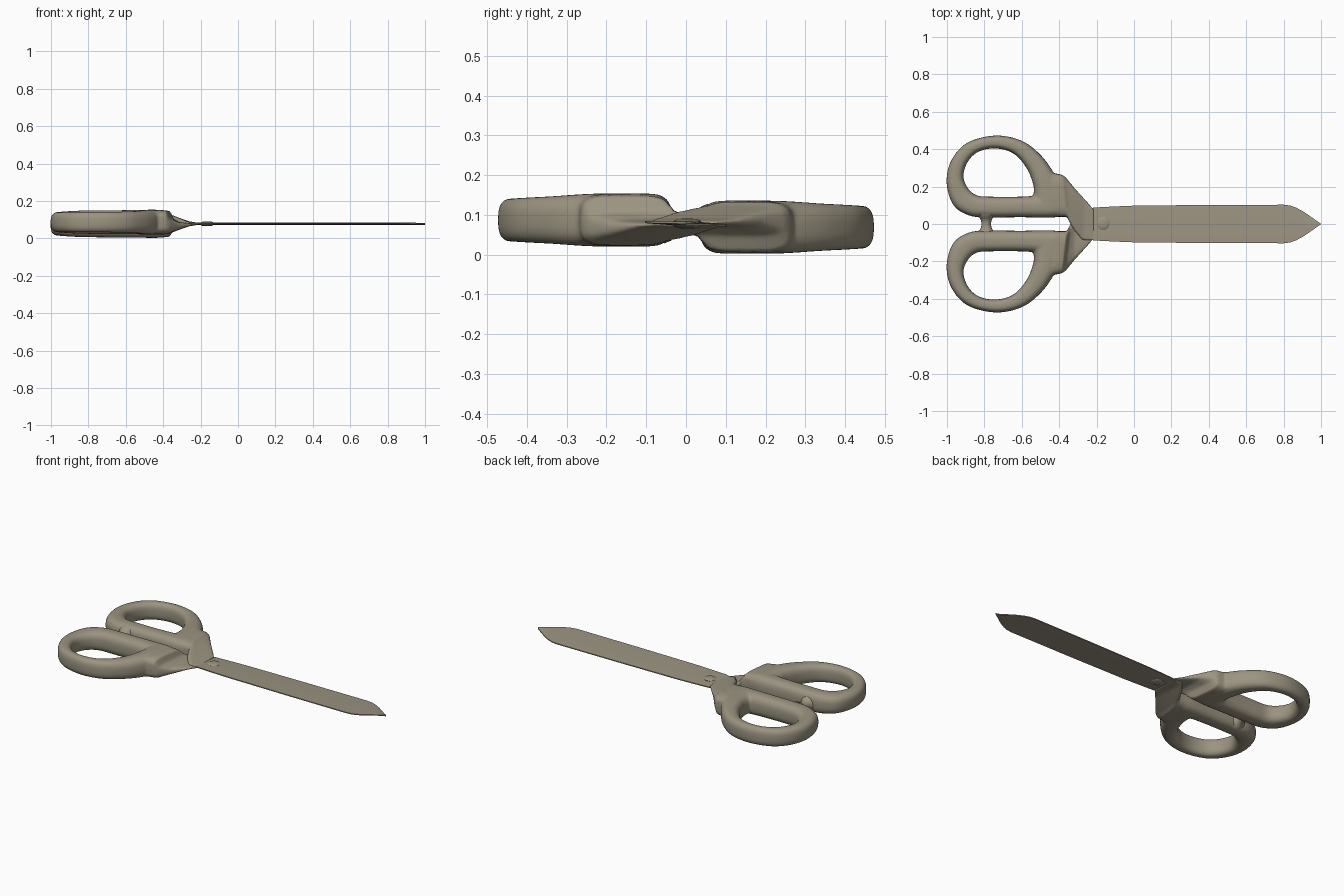
import bpy, bmesh, math
from mathutils import Vector

if "Cube" in bpy.data.objects:
    bpy.data.objects.remove(bpy.data.objects["Cube"])

AXIS_Z = 0.078  # both halves are the same part, turned 180 degrees about this axis

mat = bpy.data.materials.new("taupe")
mat.diffuse_color = (0.33, 0.295, 0.22, 1)
mat.use_nodes = True
mat.node_tree.nodes["Principled BSDF"].inputs["Base Color"].default_value = mat.diffuse_color


def loft(bm, sections, closed=False):
    """Skin a list of equal-length point loops."""
    rows = [[bm.verts.new(p) for p in s] for s in sections]
    n, m = len(rows), len(rows[0])
    faces = []
    for i in range(n if closed else n - 1):
        a, b = rows[i], rows[(i + 1) % n]
        for j in range(m):
            k = (j + 1) % m
            faces.append(bm.faces.new((a[j], a[k], b[k], b[j])))
    if not closed:
        faces += [bm.faces.new(rows[0]), bm.faces.new(rows[-1])]
    bmesh.ops.recalc_face_normals(bm, faces=faces)


def finish(name, bm, smooth=None):
    me = bpy.data.meshes.new(name)
    bm.to_mesh(me)
    bm.free()
    me.materials.append(mat)
    ob = bpy.data.objects.new(name, me)
    ob.location.z = AXIS_Z
    bpy.context.collection.objects.link(ob)
    if smooth:
        bpy.ops.object.select_all(action='DESELECT')
        ob.select_set(True)
        bpy.context.view_layer.objects.active = ob
        bpy.ops.object.shade_smooth_by_angle(angle=math.radians(smooth))
    return ob


def turned_copy(ob, name):
    c = ob.copy()
    c.name = name
    c.rotation_euler.x = math.pi
    bpy.context.collection.objects.link(c)


def catmull(pts, per):
    """Closed smooth curve through the points."""
    out, n = [], len(pts)
    for i in range(n):
        p0, p1, p2, p3 = (pts[(i + d) % n] for d in (-1, 0, 1, 2))
        for s in range(per):
            t = s / per
            out.append(tuple(0.5 * (2 * b + (c - a) * t + (2 * a - 5 * b + 4 * c - d) * t * t
                       + (3 * b - a - 3 * c + d) * t ** 3) for a, b, c, d in zip(p0, p1, p2, p3)))
    return out


def oval(p, q, lo, hi, power, n=24):
    """Rounded-box section between plan points p and q."""
    pts = []
    for k in range(n):
        a = 2 * math.pi * k / n
        c, s = math.cos(a), math.sin(a)
        u = 0.5 + 0.5 * math.copysign(abs(c) ** (2 / power), c)
        v = 0.5 + 0.5 * math.copysign(abs(s) ** (2 / power), s)
        pts.append((p[0] + (q[0] - p[0]) * u, p[1] + (q[1] - p[1]) * u, lo + (hi - lo) * v))
    return pts


# finger ring: outer x, y, inner x, y, half height
ring = [(-.42, .036, -.545, .15, .066), (-.60, .036, -.62, .146, .064), (-.78, .036, -.75, .146, .063),
        (-.88, .045, -.84, .153, .061), (-.965, .10, -.89, .195, .057), (-1.002, .22, -.912, .26, .054),
        (-.977, .34, -.887, .335, .054), (-.89, .435, -.83, .387, .054), (-.74, .473, -.74, .404, .054),
        (-.60, .445, -.645, .377, .056), (-.50, .37, -.575, .30, .060), (-.43, .275, -.54, .215, .066),
        (-.39, .18, -.536, .17, .067), (-.37, .06, -.54, .155, .067)]
bm = bmesh.new()
loft(bm, [oval((a, b), (c, d), -.009 - h, -.009 + h, 2.7) for a, b, c, d, h in catmull(ring, 6)], True)
# neck sloping from the ring down onto the blade: outer x, y, inner x, y, low z, high z
neck = [(-.49, .34, -.51, .06, -.06, .045), (-.43, .272, -.42, .038, -.075, .057),
        (-.385, .264, -.358, .038, -.07, .055), (-.365, .25, -.34, .0, -.03, .045),
        (-.32, .195, -.315, -.04, -.010, .033), (-.26, .13, -.275, -.087, -.004, .014),
        (-.215, .082, -.215, -.092, -.002, .006)]
loft(bm, [oval((a, b), (c, d), lo, hi, 4) for a, b, c, d, lo, hi in neck])
handle = finish("upper_handle", bm)
m = handle.modifiers.new("blend", 'REMESH')
m.mode = 'VOXEL'
m.voxel_size = 0.006
m.use_smooth_shade = True
m = handle.modifiers.new("soften", 'SMOOTH')
m.factor = 0.5
m.iterations = 6
turned_copy(handle, "lower_handle")

# blade: thick spine tapering to a thin cutting edge
bm = bmesh.new()
outline = [(-.29, .045), (-.215, .088), (-.1, .094), (0, .098), (.4, .102), (.8, .103),
           (.835, .099), (.87, .086), (.91, .064), (.95, .036), (1.0, .001)]
loft(bm, [[(x, -w, 0), (x, -w, .005), (x, .3 * w, .005), (x, w, .0008), (x, w, 0)] for x, w in outline])
for v in bm.verts:
    v.co.z -= 0.02 * v.co.y
blade = finish("upper_blade", bm, 20)
turned_copy(blade, "lower_blade")

# pivot screw: domed on both sides
bm = bmesh.new()
prof = [(.012, -.0125), (.026, -.011), (.035, -.006), (.035, .006), (.026, .011), (.012, .0125)]
loft(bm, [[(-.165 + r * math.cos(a), .003 + r * math.sin(a), z)
           for a in (2 * math.pi * k / 32 for k in range(32))] for r, z in prof])
finish("pivot_screw", bm, 50)

# flared stop peg between the two handles
bm = bmesh.new()
peg = [(-.055, .05), (-.038, .043), (-.03, .033), (-.015, .027), (0, .026),
       (.015, .027), (.03, .033), (.038, .043), (.055, .05)]
loft(bm, [[(-.79 + r * math.cos(a), y, r * math.sin(a))
           for a in (2 * math.pi * k / 24 for k in range(24))] for y, r in peg])
finish("stop_peg", bm, 50)
